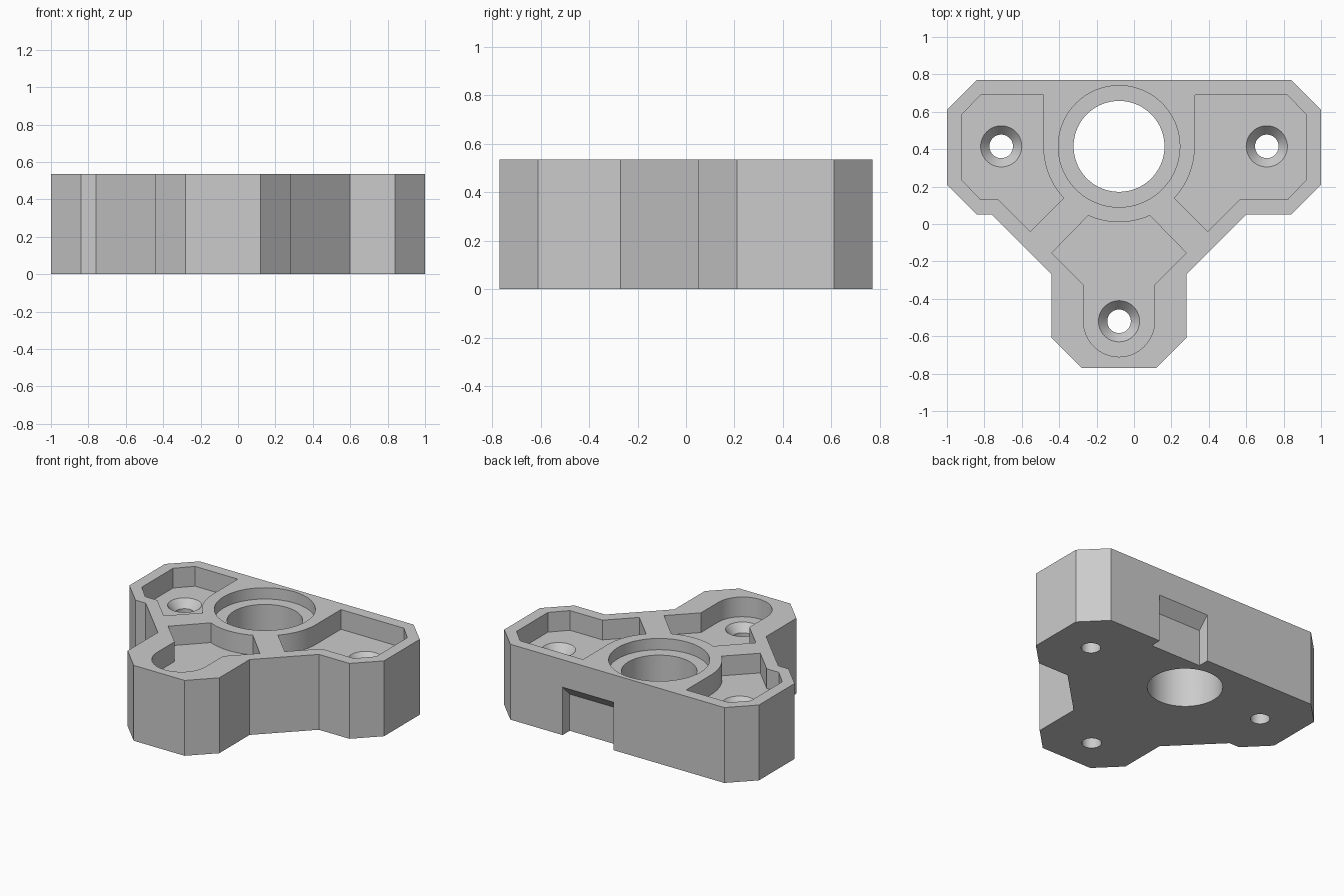
import bpy, bmesh
from math import sin, cos, radians, tau

if "Cube" in bpy.data.objects:
    bpy.data.objects.remove(bpy.data.objects["Cube"], do_unlink=True)

HEIGHT = 0.535
FLOOR = HEIGHT - 0.14          # pocket floor
BORE = (-0.08, 0.415)          # main bore centre
FRONT = (-0.08, -0.52)         # front screw centre

grey = bpy.data.materials.new("light grey")
grey.use_nodes = True
colour = (0.6, 0.6, 0.6, 1)
grey.diffuse_color = colour
grey.node_tree.nodes["Principled BSDF"].inputs["Base Color"].default_value = colour


def make_object(name, bm):
    bmesh.ops.recalc_face_normals(bm, faces=bm.faces)
    mesh = bpy.data.meshes.new(name)
    bm.to_mesh(mesh)
    bm.free()
    mesh.materials.append(grey)
    ob = bpy.data.objects.new(name, mesh)
    bpy.context.collection.objects.link(ob)
    return ob


def prism(name, points, vector, lift=None):
    """Extrude a flat outline; lift maps each point to 3D."""
    bm = bmesh.new()
    face = bm.faces.new([bm.verts.new(lift(*p)) for p in points])
    ext = bmesh.ops.extrude_face_region(bm, geom=[face])
    moved = [v for v in ext["geom"] if isinstance(v, bmesh.types.BMVert)]
    bmesh.ops.translate(bm, verts=moved, vec=vector)
    return make_object(name, bm)


def lathe(name, centre, profile, sides=64):
    """Closed solid of revolution from (radius, height) pairs."""
    bm = bmesh.new()
    rings = [[bm.verts.new((centre[0] + r * cos(tau * i / sides),
                            centre[1] + r * sin(tau * i / sides), z))
              for i in range(sides)] for r, z in profile]
    for low, high in zip(rings, rings[1:]):
        for i in range(sides):
            j = (i + 1) % sides
            bm.faces.new((low[i], low[j], high[j], high[i]))
    bm.faces.new(rings[0])
    bm.faces.new(rings[-1])
    return make_object(name, bm)


def arc(centre, radius, start, end, steps=16):
    angles = [radians(start + (end - start) * i / steps) for i in range(steps + 1)]
    return [(centre[0] + radius * cos(a), centre[1] + radius * sin(a)) for a in angles]


# Three-armed body
outline = [(-0.84, 0.77), (-1, 0.61), (-1, 0.21), (-0.84, 0.05), (-0.76, 0.05),
           (-0.44, -0.27), (-0.44, -0.61), (-0.28, -0.77), (0.12, -0.77),
           (0.28, -0.61), (0.28, -0.27), (0.6, 0.05), (0.84, 0.05),
           (1, 0.21), (1, 0.61), (0.84, 0.77)]
body = prism("mounting_block", outline, (0, 0, HEIGHT), lambda x, y: (x, y, 0))

# Pockets in each arm, curved around the bore wall
RING = 0.405
arm_end = [(0.82, 0.13), (0.92, 0.235), (0.92, 0.585), (0.82, 0.69)]
right_pocket = arc(BORE, RING, 0, -43) + [(0.395, -0.04), (0.565, 0.13)] + arm_end + [(0.325, 0.69)]
left_pocket = (arc(BORE, RING, 180, 223) + [(-0.555, -0.04), (-0.725, 0.13)]
               + [(-x, y) for x, y in arm_end] + [(-0.485, 0.69)])
front_pocket = (arc(BORE, RING, 246, 294) + [(0.28, -0.155), (0.11, -0.325)]
                + arc(FRONT, 0.19, 0, -180, 32) + [(-0.27, -0.325), (-0.44, -0.155)])
cutters = [prism("pocket_cutter", p, (0, 0, 0.3), lambda x, y: (x, y, FLOOR))
           for p in (left_pocket, right_pocket, front_pocket)]

# Stepped main bore
cutters.append(lathe("bore_cutter", BORE, [(0.243, -0.1), (0.243, HEIGHT - 0.08),
                                           (0.325, HEIGHT - 0.08), (0.325, HEIGHT + 0.1)], 96))

# Countersunk screw holes
for centre in ((-0.71, 0.415), (0.71, 0.415), FRONT):
    cutters.append(lathe("screw_cutter", centre, [(0.063, -0.1), (0.063, FLOOR - 0.055),
                                                  (0.11, FLOOR), (0.11, FLOOR + 0.05)]))

# Rear notch with a sloping ceiling, open at the bottom
notch = [(0.69, -0.1), (0.69, 0.26), (0.77, 0.34), (0.85, 0.42), (0.85, -0.1)]
cutters.append(prism("notch_cutter", notch, (0.4, 0, 0), lambda y, z: (0.03, y, z)))

bpy.context.view_layer.objects.active = body
for cutter in cutters:
    mod = body.modifiers.new("cut", "BOOLEAN")
    mod.operation, mod.solver, mod.object = "DIFFERENCE", "EXACT", cutter
    bpy.ops.object.modifier_apply(modifier=mod.name)
    bpy.data.objects.remove(cutter, do_unlink=True)

# Smooth round walls, crisp edges
for ob in bpy.context.selected_objects:
    ob.select_set(False)
body.select_set(True)
bpy.ops.object.shade_smooth_by_angle(angle=radians(25))
